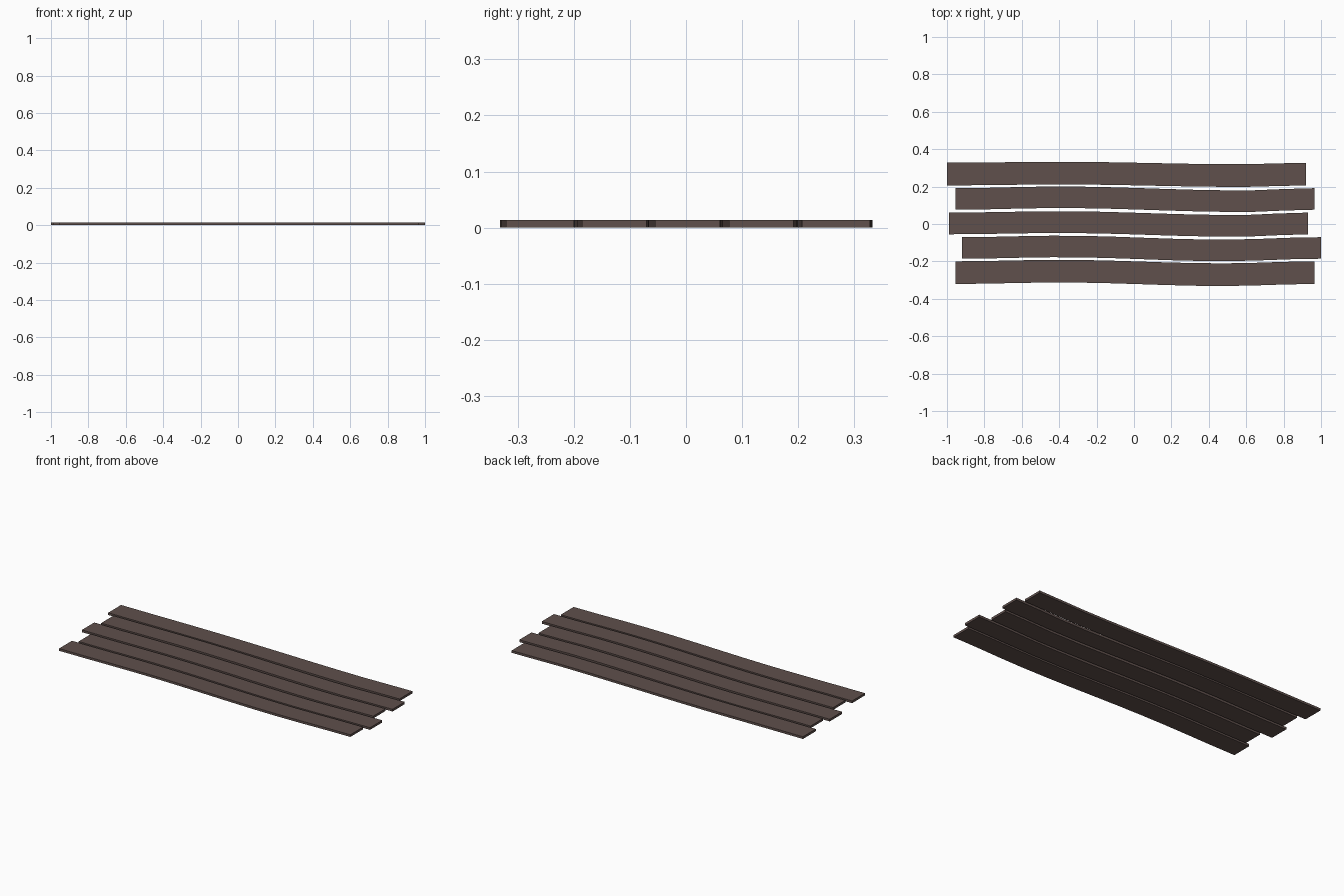
import bpy, bmesh, math

if "Cube" in bpy.data.objects:
    bpy.data.objects.remove(bpy.data.objects["Cube"])

THICK = 0.0134
LENGTH = 1.92
SEGMENTS = 12

wood = bpy.data.materials.new("dark_wood")
wood.diffuse_color = (0.115, 0.08, 0.072, 1)
wood.use_nodes = True
wood.node_tree.nodes["Principled BSDF"].inputs["Base Color"].default_value = wood.diffuse_color


def sway(x, x0, x1, trough_x, peak, trough):
    # sideways bend: zero at both ends, crest near x=-0.4, dip near trough_x
    knots = [(x0, 0), (-0.4, peak), (trough_x, trough), (x1, 0)]
    for (a, va), (b, vb) in zip(knots, knots[1:]):
        if x <= b + 1e-6:
            t = (x - a) / (b - a)
            return va + (vb - va) * (1 - math.cos(math.pi * t)) / 2
    return 0


def plank(name, x0, yc, width, trough_x, peak, trough):
    bm = bmesh.new()
    rings = []
    for i in range(SEGMENTS + 1):
        x = x0 + LENGTH * i / SEGMENTS
        y = yc + sway(x, x0, x0 + LENGTH, trough_x, peak, trough)
        h = width / 2
        rings.append([bm.verts.new(p) for p in (
            (x, y - h, 0), (x, y + h, 0), (x, y + h, THICK), (x, y - h, THICK))])
    for a, b in zip(rings, rings[1:]):
        for k in range(4):
            n = (k + 1) % 4
            bm.faces.new((a[k], a[n], b[n], b[k]))
    bm.faces.new(rings[0])
    bm.faces.new(rings[-1])
    bmesh.ops.recalc_face_normals(bm, faces=bm.faces)
    mesh = bpy.data.meshes.new(name)
    bm.to_mesh(mesh)
    bm.free()
    mesh.materials.append(wood)
    bpy.context.collection.objects.link(bpy.data.objects.new(name, mesh))


# five staggered floor planks, back to front
plank("plank_1", -1.00, 0.267, 0.121, 0.58, 0.005, -0.008)
plank("plank_2", -0.955, 0.134, 0.115, 0.58, 0.009, -0.012)
plank("plank_3", -0.99, 0.003, 0.116, 0.55, 0.007, -0.013)
plank("plank_4", -0.92, -0.128, 0.115, 0.48, 0.008, -0.013)
plank("plank_5", -0.955, -0.260, 0.121, 0.48, 0.008, -0.011)
